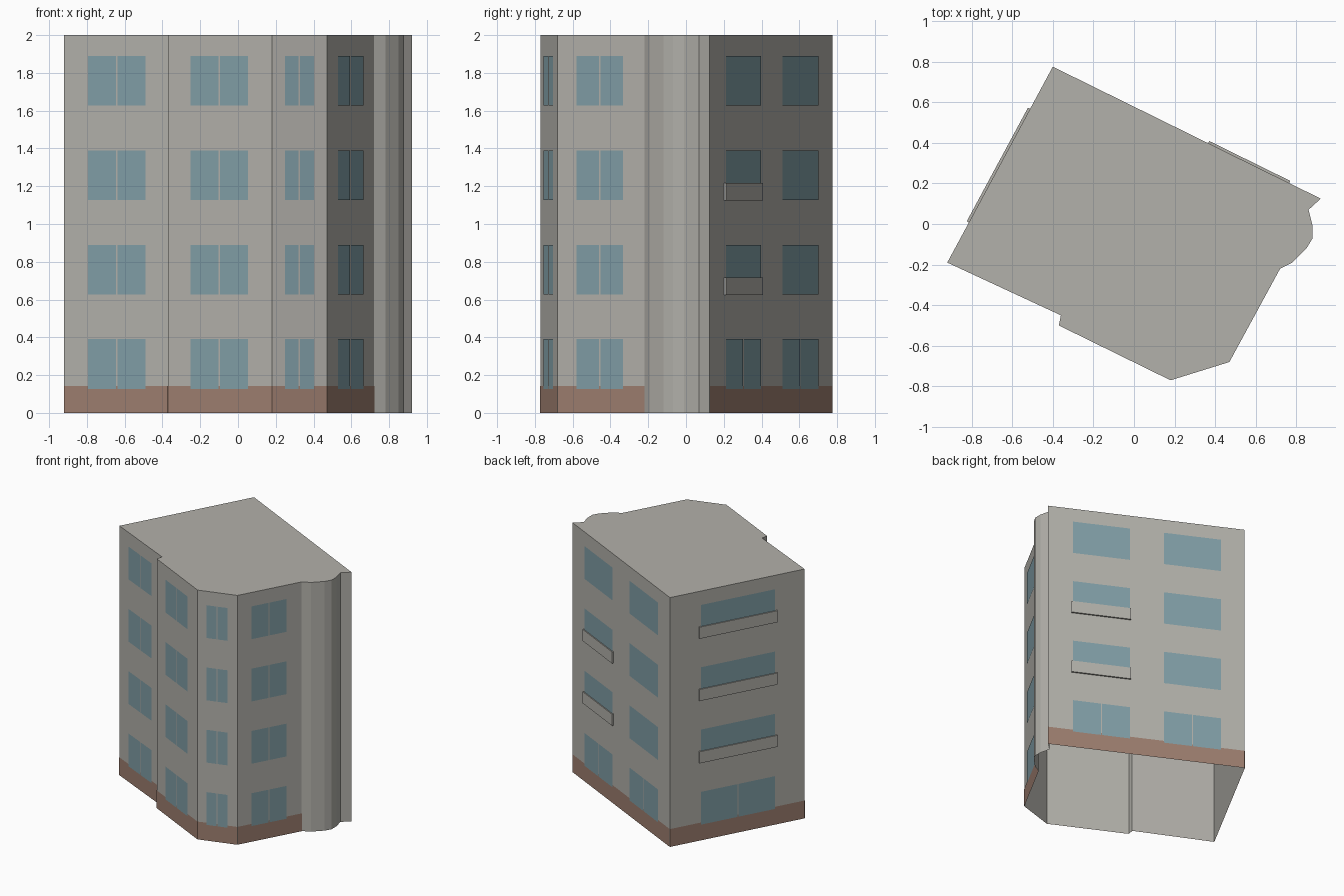
import bpy, bmesh
from mathutils import Vector

cube = bpy.data.objects.get("Cube")
if cube:
    bpy.data.objects.remove(cube)


def material(name, rgb):
    m = bpy.data.materials.new(name)
    m.use_nodes = True
    m.diffuse_color = (*rgb, 1)
    m.node_tree.nodes["Principled BSDF"].inputs["Base Color"].default_value = (*rgb, 1)
    return m


PLASTER = material("warm grey plaster", (0.45, 0.44, 0.405))
BRICK = material("brown plinth", (0.34, 0.21, 0.16))
GLASS = material("blue grey glass", (0.22, 0.345, 0.385))

# Footprint, counter-clockwise from the left front corner
OUTLINE = [Vector(p) for p in (
    (-0.92, -0.19), (-0.36, -0.45), (-0.37, -0.50), (0.18, -0.77),
    (0.47, -0.68), (0.72, -0.22), (0.78, -0.19), (0.85, -0.12),
    (0.88, -0.07), (0.88, -0.01), (0.86, 0.07), (0.92, 0.125), (-0.40, 0.775))]
COUNT = len(OUTLINE)
HEIGHT = 2
FRONT, BAY, BEVEL, SIDE, BACK, END = 0, 2, 3, 4, 11, 12


def on_wall(wall, t, z, offset):
    """Point on a wall: fraction along it, height, distance outwards."""
    a, b = OUTLINE[wall], OUTLINE[(wall + 1) % COUNT]
    d = (b - a).normalized()
    p = a.lerp(b, t) + Vector((d.y, -d.x)) * offset
    return Vector((p.x, p.y, z))


def rectangle(bm, wall, t0, t1, z0, z1, offset):
    corners = ((t0, z0), (t1, z0), (t1, z1), (t0, z1))
    verts = [bm.verts.new(on_wall(wall, t, z, offset)) for t, z in corners]
    return bm.faces.new(verts)


def finish(bm, name, mat):
    mesh = bpy.data.meshes.new(name)
    bm.to_mesh(mesh)
    bm.free()
    mesh.materials.append(mat)
    bpy.context.collection.objects.link(bpy.data.objects.new(name, mesh))


# Walls and flat roof, open underneath
bm = bmesh.new()
low = [bm.verts.new((p.x, p.y, 0)) for p in OUTLINE]
high = [bm.verts.new((p.x, p.y, HEIGHT)) for p in OUTLINE]
for i in range(COUNT):
    j = (i + 1) % COUNT
    bm.faces.new((low[i], low[j], high[j], high[i]))
bm.faces.new(high)
finish(bm, "walls_and_roof", PLASTER)

# Plinth on every wall except the rounded stair corner
bm = bmesh.new()
for wall in (FRONT, 1, BAY, BEVEL, SIDE, BACK, END):
    rectangle(bm, wall, 0, 1, 0, 0.143, 0.002)
finish(bm, "plinth", BRICK)


# Windows: one or two panes with a narrow gap
def window(bm, wall, t0, t1, floor, split):
    z0 = 0.127 + 0.5 * floor
    z1 = z0 + 0.263
    spans = [(t0, t1)]
    if split:
        length = (OUTLINE[(wall + 1) % COUNT] - OUTLINE[wall]).length
        mid, gap = (t0 + t1) / 2, 0.004 / length
        spans = [(t0, mid - gap), (mid + gap, t1)]
    for a, b in spans:
        rectangle(bm, wall, a, b, z0, z1, 0.004)


COLUMNS = (
    ("front", FRONT, 0.23, 0.77, True), ("bay", BAY, 0.22, 0.77, True),
    ("bevel", BEVEL, 0.23, 0.76, True), ("side", SIDE, 0.22, 0.76, True),
    ("back_balcony", BACK, 0.126, 0.415, False),
    ("back_plain", BACK, 0.588, 0.88, False), ("end", END, 0.23, 0.78, False))
for name, wall, t0, t1, always_split in COLUMNS:
    bm = bmesh.new()
    for floor in range(4):
        window(bm, wall, t0, t1, floor, always_split or floor == 0)
    finish(bm, name + "_windows", GLASS)


# Shallow balcony parapets in front of the lower part of some windows
def parapets(name, wall, t0, t1, floors):
    bm = bmesh.new()
    for floor in floors:
        z0 = 0.125 + 0.5 * floor
        outer = rectangle(bm, wall, t0, t1, z0, z0 + 0.093, 0.012)
        inner = rectangle(bm, wall, t0, t1, z0, z0 + 0.093, 0)
        o, n = list(outer.verts), list(inner.verts)
        for i in range(4):
            j = (i + 1) % 4
            bm.faces.new((o[j], o[i], n[i], n[j]))
        bm.faces.remove(inner)
    finish(bm, name, PLASTER)


parapets("back_parapets", BACK, 0.118, 0.42, (1, 2))
parapets("end_parapets", END, 0.215, 0.795, (1, 2, 3))
